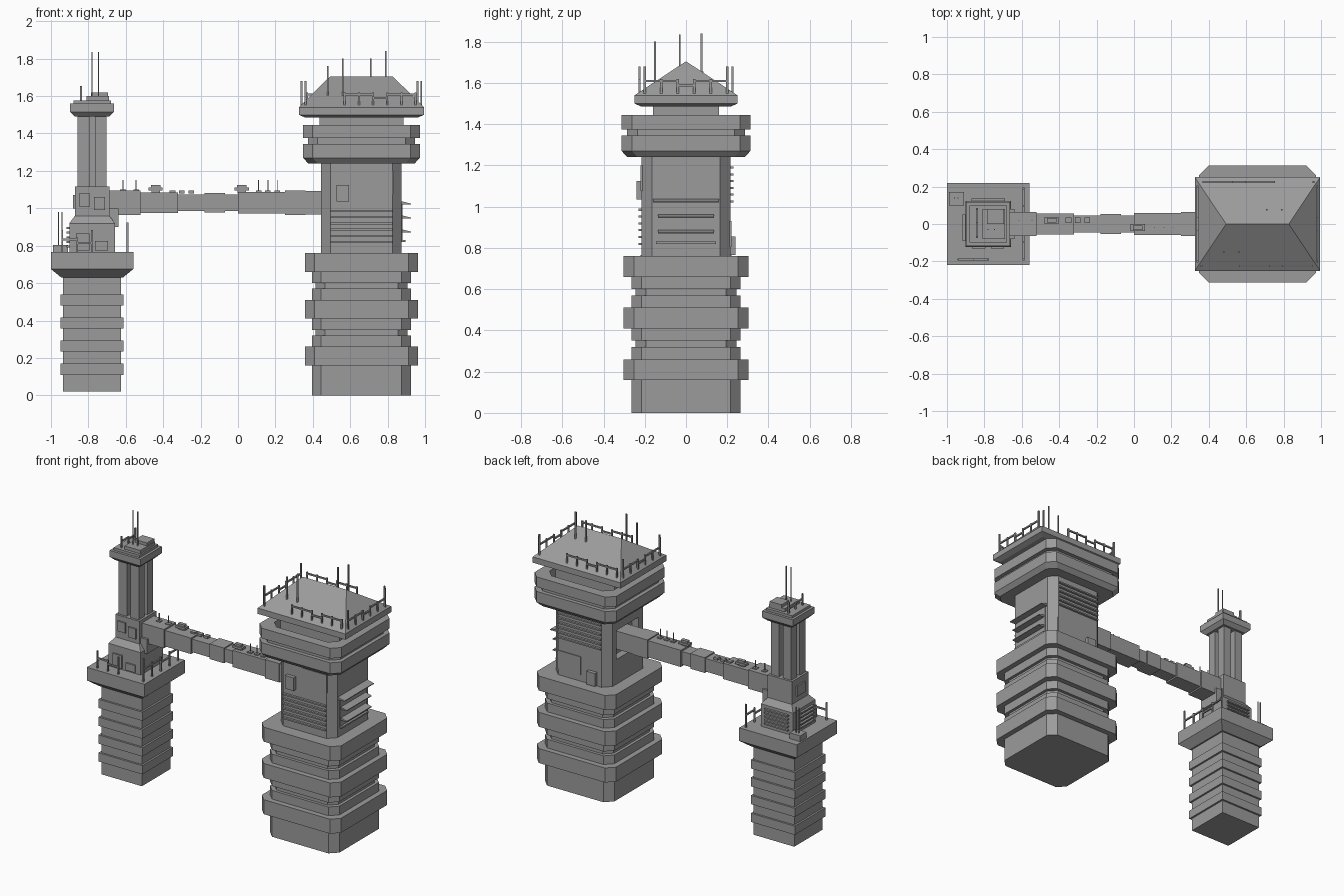
import bpy, bmesh
from mathutils import Matrix, Vector

if "Cube" in bpy.data.objects:
    bpy.data.objects.remove(bpy.data.objects["Cube"])

concrete = bpy.data.materials.new("concrete_grey")
concrete.use_nodes = True
shade = (.33, .33, .33, 1)
concrete.diffuse_color = shade
concrete.node_tree.nodes["Principled BSDF"].inputs["Base Color"].default_value = shade


def finish(name, bm):
    bmesh.ops.recalc_face_normals(bm, faces=bm.faces)
    mesh = bpy.data.meshes.new(name)
    bm.to_mesh(mesh)
    bm.free()
    mesh.materials.append(concrete)
    part = bpy.data.objects.new(name, mesh)
    bpy.context.collection.objects.link(part)
    return part


def block(bm, x, y, foot, wide, deep, high):
    """Box centred on x and y, standing on foot."""
    place = Matrix.Translation((x, y, foot + high / 2))
    scale = Matrix.Diagonal((wide, deep, high, 1))
    return bmesh.ops.create_cube(bm, size=1, matrix=place @ scale)["verts"]


def fence(bm, start, end, foot, bays, high, tall):
    """Evenly spaced posts joined by rails; the end posts are taller."""
    start, end = Vector(start), Vector(end)
    bay = (end - start) / bays
    for i in range(bays + 1):
        spot = start + bay * i
        block(bm, spot.x, spot.y, foot, thin, thin, tall if i in (0, bays) else high)
        if i < bays:
            centre = spot + bay / 2
            drop = high / 4 if i == bays // 2 else 0
            block(bm, centre.x, centre.y, foot + high * .8 - drop,
                  abs(bay.x) + thin, abs(bay.y) + thin, thin)


def steps(foot, bands):
    """Stepped profile of (half width, height) bands piled up from foot."""
    profile = []
    for half, high in bands:
        profile += [(half, foot), (half, foot + high)]
        foot += high
    return profile


def stack(name, x, profile, cut=0, slim=0):
    """Closed loft through (half width, z), with optional cut corners."""
    bm = bmesh.new()
    rings = []
    for half, z in profile:
        deep = half - slim
        corner = [(half, deep - cut), (half - cut, deep)] if cut else [(half, deep)]
        ring = []
        for sx, sy in ((1, 1), (-1, 1), (-1, -1), (1, -1)):
            for px, py in corner if sx == sy else reversed(corner):
                ring.append(bm.verts.new((x + sx * px, sy * py, z)))
        rings.append(ring)
    for low, high in zip(rings, rings[1:]):
        for i in range(len(low)):
            bm.faces.new((low[i - 1], low[i], high[i], high[i - 1]))
    bm.faces.new(rings[0])
    bm.faces.new(rings[-1])
    bmesh.ops.remove_doubles(bm, verts=bm.verts, dist=.0001)
    return finish(name, bm)


thin = .01
corner_cut = .05

# Large tower: three banded storeys, then a plain shaft
tower_x = .66
wall, band, notch = .265, .302, .245
storey = [(wall, .06), (notch, .03), (wall, .06), (band, .1)]
stack("large_tower_base", tower_x, steps(0, [(wall, .16), (band, .1)] + storey * 2), corner_cut)
shaft_half, shaft_foot, shaft_top = .215, .75, 1.27
shaft = stack("large_tower_shaft", tower_x, [(shaft_half, shaft_foot), (shaft_half, shaft_top)],
              corner_cut)

# Recess where the bridge enters
bridge_z = 1.03
bm = bmesh.new()
block(bm, tower_x - shaft_half, 0, bridge_z - .1, .1, .24, .2)
cutter = finish("bridge_recess_cutter", bm)
cutter.hide_render = True
cutter.hide_set(True)
recess = shaft.modifiers.new("recess", 'BOOLEAN')
recess.operation = 'DIFFERENCE'
recess.object = cutter

# Gallery: two bands around an open pocket
rim, waist, pocket, gallery_top = .312, .285, .245, 1.445
stack("gallery", tower_x,
      [(waist, shaft_top - .03)]
      + steps(shaft_top, [(rim, .075), (waist, .03), (rim, .07)])
      + [(pocket, gallery_top), (pocket, gallery_top - .07)], corner_cut)

# Hipped roof on a narrow neck
roof_half, roof_slim, eaves = .335, .085, 1.54
ridge = eaves + .165
stack("roof_neck", tower_x, [(.225, gallery_top - .1), (.225, eaves - .04)], slim=.065)
stack("roof_slab", tower_x, [(.3, eaves - .055), (roof_half, eaves - .04), (roof_half, eaves)],
      slim=roof_slim)
roof = stack("hipped_roof", tower_x, [(roof_half, eaves), (roof_half / 2, ridge)], slim=roof_slim)
for v in roof.data.vertices:
    if v.co.z > eaves + thin:
        v.co.y = 0

# Roof fences and aerials, repeated by a half turn
rails, aerials = bmesh.new(), bmesh.new()
for turn in (-1, 1):
    y = turn * .225
    fence(rails, (tower_x - turn * .29, y), (tower_x + turn * .09, y), eaves, 5, .08, .08)
    x = tower_x + turn * .32
    fence(rails, (x, -.2), (x, .2), eaves, 5, .08, .14)
    block(rails, x - turn * .02, y, eaves, thin, thin, .14)
    for i in range(2):
        x = tower_x + turn * (.05 + .08 * i) - (.05 if turn < 0 else 0)
        block(aerials, x, .075 if turn > 0 else -.15, eaves,
              thin * .8, thin * .8, .24 + .02 * turn + .04 * (i if turn > 0 else 1 - i))
finish("roof_fences", rails)
finish("roof_aerials", aerials)

# Panels and louvres: louvres sit low on the front and high on the back
middle = 1
for side, word in ((-1, "front"), (1, "back")):
    y = side * shaft_half
    panels, louvres = bmesh.new(), bmesh.new()
    panel_z = middle - side * .135
    block(panels, tower_x + .08, y, panel_z - .06, .18, thin, .125)
    block(panels, tower_x - .1, y, panel_z - .1, .065, .05, .09)
    for i in range(6):
        block(louvres, tower_x, y, middle + side * (.02 + i * .033), .33, .03, thin)
    finish(word + "_panels", panels)
    finish(word + "_louvres", louvres)

# Hatch with sloping awnings on the outer side
face_x = tower_x + shaft_half
bm = bmesh.new()
block(bm, face_x, 0, .82, thin, .29, .21)
block(bm, face_x, 0, .82, .04, .29, thin)
finish("side_hatch", bm)
awnings = bmesh.new()
for i in range(3):
    z = middle + .02 - i * .075
    for v in block(awnings, face_x + .02, 0, z, .06, .27 if i else .32, .02):
        if v.co.x > face_x:
            v.co.z = z + thin * (.5 if v.co.z > z + thin else 0)
finish("awnings", awnings)

# Bridge: a duct with thicker sleeves given as (start, length, thickness)
bridge = bmesh.new()
block(bridge, -.1, 0, bridge_z - .045, 1.2, .09, .09)
for start, length, thick in ((-.7, .18, .13), (-.52, .2, .11), (-.18, .11, .105),
                             (0, .25, .115), (.25, .11, .13), (.36, .16, .125)):
    block(bridge, start + length / 2, 0, bridge_z - thick / 2, length, thick, thick)
finish("bridge", bridge)

# Vents, hatches and aerials along the top of the bridge
vents = bmesh.new()
deck = bridge_z + .05
for x, y in ((-.44, .02), (.02, -.02)):
    for level, size in enumerate((.045, .075, .05)):
        block(vents, x, y, deck + level * .015, size, size / 2, .015)
    for i in range(3):
        hatch_x = x + .09 + i * .05
        block(vents, hatch_x, y, deck, .03, .03, .015)
        if x > 0:
            block(vents, hatch_x, y, deck, thin / 2, thin / 2, .07)
for x in (-.615, -.545):
    block(vents, x, .02, deck, .03, .03, .02)
    block(vents, x, .02, deck, thin / 2, thin / 2, .07)
finish("bridge_vents", vents)

# Small tower: ribbed pier, platform and machine house
small_x = -.78
pier, rib = .155, .168
platform_half, platform_top = .22, .765
stack("small_tower_pier", small_x,
      steps(.02, [(pier, .09)] + [(rib, .06), (pier, .063)] * 4 + [(pier, .04)]))
stack("platform", small_x, [(pier + thin, .63), (platform_half, .675), (platform_half, platform_top)])
house, upper, house_top = .122, .092, 1.117
stack("machine_house", small_x, [(house, platform_top), (house, .92), (upper, .96), (upper, house_top)])
bm = bmesh.new()
block(bm, small_x + house - thin, 0, .9, .06, .16, .1)
finish("bridge_collar", bm)

# Four columns around a core, under a stepped cap
cap_foot, cap_half = 1.5, .117
columns = bmesh.new()
block(columns, small_x, 0, house_top, .06, .06, cap_foot - house_top)
for sx in (-1, 1):
    for sy in (-1, 1):
        block(columns, small_x + sx * .046, sy * .046, house_top, .062, .062, cap_foot - house_top)
finish("columns", columns)
stack("column_cap", small_x,
      [(upper, cap_foot - thin)] + steps(cap_foot + .015, [(cap_half, .045), (cap_half - .017, .017)]))
cap_top = cap_foot + .075
machines = bmesh.new()
block(machines, small_x + .03, 0, cap_top, .12, .16, .025)
block(machines, small_x + .04, .04, cap_top, .09, .08, .045)
fence(machines, (small_x - .06, -.07), (small_x - .06, .08), cap_top, 2, .05, .08)
for i in range(2):
    block(machines, small_x + i * .035, -.03, cap_top, thin * .6, thin * .6, .26)
finish("cap_machines", machines)

# Grilles and plates on the machine house
grilles, plates = bmesh.new(), bmesh.new()
for i in range(5):
    z = platform_top + .025 * (i + 1)
    block(grilles, small_x - house, -.02, z, .03, .14, thin)
    block(grilles, small_x, house, z, .18, .03, thin)
finish("house_grilles", grilles)
for side in (-1, 1):
    block(plates, small_x + side * .05, -house, platform_top + thin, .07, .02, .07 - side * .02)
    block(plates, small_x + side * .04, -upper, middle - side * .01, .06, .02, .07)
block(plates, small_x - upper, 0, middle, .02, .09, .07)
finish("house_plates", plates)

# Platform fences, corner cabinet and aerials
edge = platform_half - .03
bm = bmesh.new()
fence(bm, (small_x + edge, -edge), (small_x + edge, edge), platform_top, 4, .1, .16)
fence(bm, (small_x - .16, -edge), (small_x, -edge), platform_top, 2, .08, .12)
finish("platform_fences", bm)
bm = bmesh.new()
block(bm, small_x - .17, .135, platform_top, .08, .07, .04)
for i in range(2):
    block(bm, small_x - .18 + i * .02, .14, platform_top, thin * .6, thin * .6, .215)
finish("platform_cabinet", bm)
